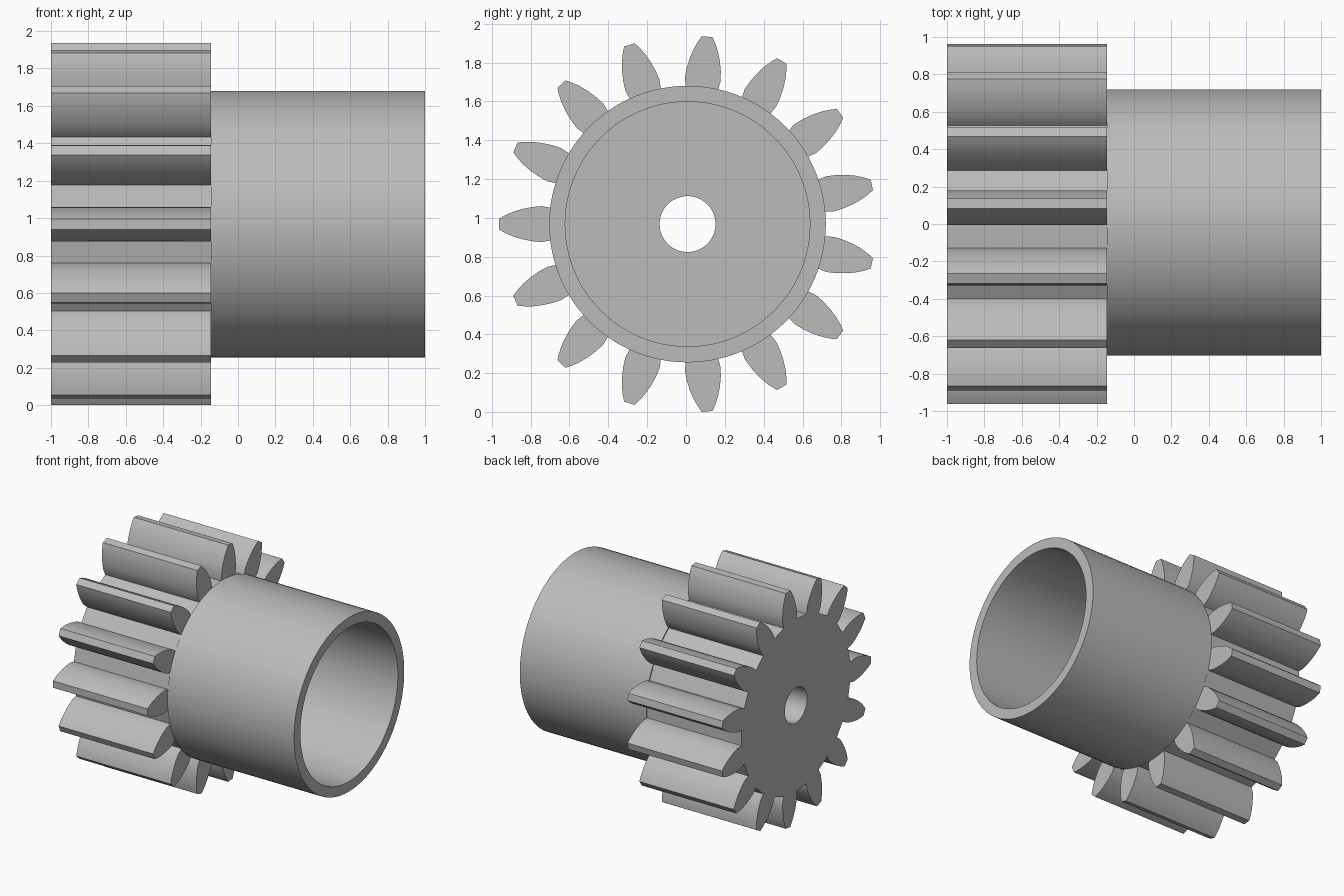
import bpy
import bmesh
from math import cos, sin, tau
from mathutils import Matrix, Vector

if "Cube" in bpy.data.objects:
    bpy.data.objects.remove(bpy.data.objects["Cube"], do_unlink=True)

CENTRE = Vector((0, 0.008, 0.968))
TEETH = 15
ARC = 4            # bore segments per tooth
BACK, SHOULDER, FRONT = -1.0, -0.145, 1.0
BORE, COLLAR_IN, COLLAR_OUT = 0.144, 0.63, 0.712

grey = bpy.data.materials.new("plain grey")
grey.use_nodes = True
colour = (0.5, 0.5, 0.5, 1)
grey.diffuse_color = colour
grey.node_tree.nodes["Principled BSDF"].inputs["Base Color"].default_value = colour


def finish(bm, name):
    """Turn the bmesh into a smooth-shaded object with sharp edges kept."""
    bmesh.ops.recalc_face_normals(bm, faces=bm.faces)
    mesh = bpy.data.meshes.new(name)
    bm.to_mesh(mesh)
    bm.free()
    mesh.materials.append(grey)
    obj = bpy.data.objects.new(name, mesh)
    bpy.context.collection.objects.link(obj)
    obj.location = CENTRE
    bpy.ops.object.select_all(action="DESELECT")
    obj.select_set(True)
    bpy.context.view_layer.objects.active = obj
    bpy.ops.object.shade_smooth_by_angle(angle=0.5)
    return obj


# Toothed gear: flat outline sectors, extruded along the axle
flank = [(0.70, 0.083), (0.75, 0.0925), (0.80, 0.088), (0.85, 0.078),
         (0.90, 0.063), (0.94, 0.045), (0.97, 0.028)]
tooth = [(r, -w) for r, w in flank] + [(r, w) for r, w in reversed(flank)]

bm = bmesh.new()
outline, bore = [], []
for i in range(TEETH):
    turn = Matrix.Rotation(tau * (i + 0.5) / TEETH, 3, "X")
    outline.append([bm.verts.new(turn @ Vector((BACK, r, w))) for r, w in tooth])
for k in range(TEETH * ARC):
    a = tau * k / (TEETH * ARC)
    bore.append(bm.verts.new((BACK, BORE * cos(a), BORE * sin(a))))
for i in range(TEETH):
    points = outline[i]
    bm.faces.new(points)
    inner = [bore[(i * ARC + ARC // 2 + k) % len(bore)] for k in range(ARC + 1)]
    following = outline[(i + 1) % TEETH][0]
    bm.faces.new([points[0], points[-1], following] + inner[::-1])
extruded = bmesh.ops.extrude_face_region(bm, geom=bm.faces[:], use_keep_orig=True)
moved = [v for v in extruded["geom"] if isinstance(v, bmesh.types.BMVert)]
bmesh.ops.translate(bm, verts=moved, vec=(SHOULDER - BACK, 0, 0))
finish(bm, "pinion_gear")

# Hollow collar: rectangular wall section spun around the axle
bm = bmesh.new()
section = [(SHOULDER, COLLAR_IN), (FRONT, COLLAR_IN),
           (FRONT, COLLAR_OUT), (SHOULDER, COLLAR_OUT)]
ring = [bm.verts.new((x, r, 0)) for x, r in section]
edges = [bm.edges.new((ring[i], ring[(i + 1) % 4])) for i in range(4)]
bmesh.ops.spin(bm, geom=ring + edges, cent=(0, 0, 0), axis=(1, 0, 0),
               angle=tau, steps=96, use_merge=True)
bmesh.ops.remove_doubles(bm, verts=bm.verts, dist=0.0001)
finish(bm, "hollow_collar")
